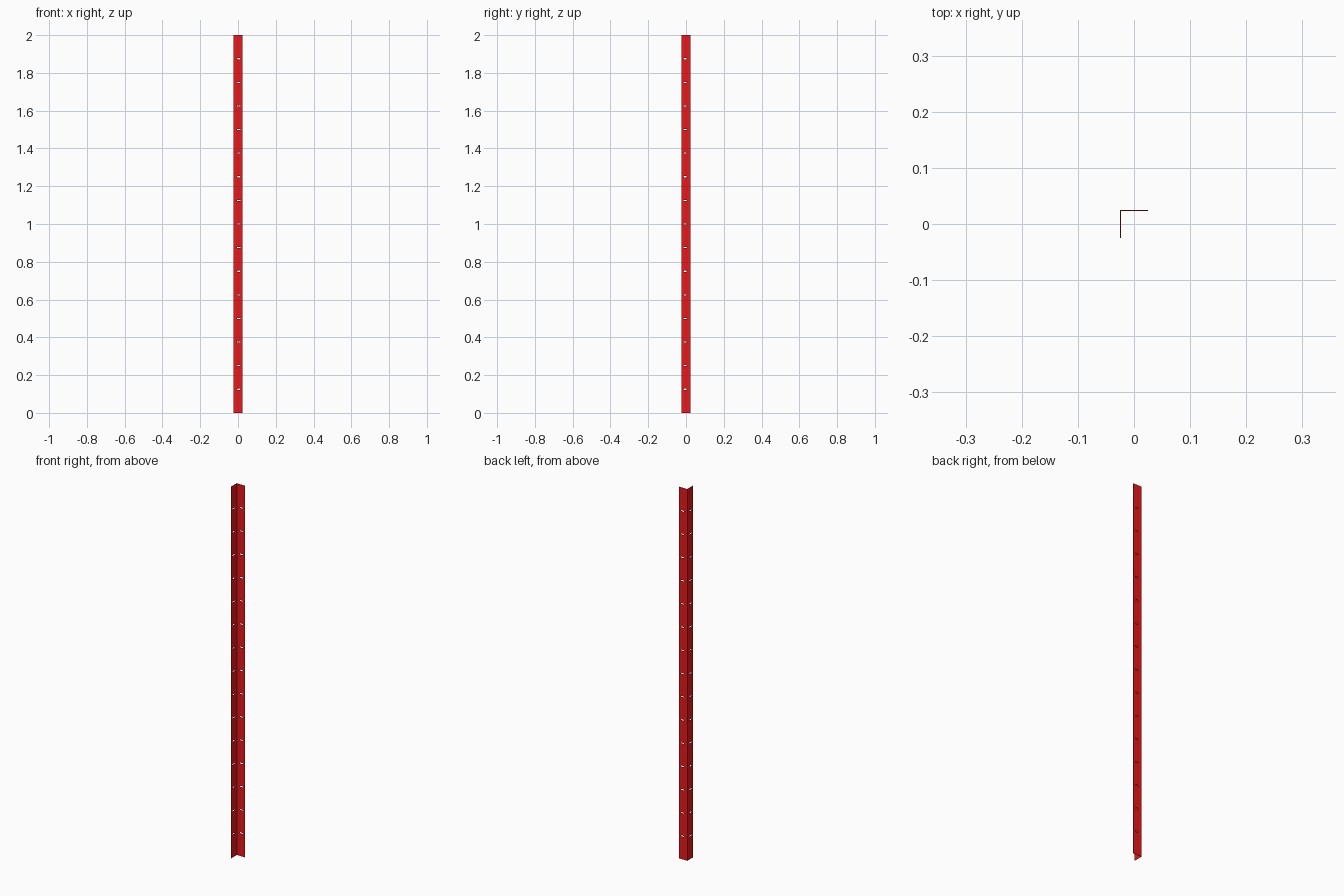
import bpy, bmesh, math

if "Cube" in bpy.data.objects:
    bpy.data.objects.remove(bpy.data.objects["Cube"])

W, T, H = 0.025, 0.002, 2.0      # half flange width, sheet thickness, height
SLOT_W, SLOT_H, OFF = 0.018, 0.006, 0.004


def prism(bm, pts, vec):
    """Extrude a flat outline along vec into a closed solid."""
    face = bm.faces.new([bm.verts.new(p) for p in pts])
    ext = bmesh.ops.extrude_face_region(bm, geom=[face])
    bmesh.ops.translate(bm, vec=vec, verts=[g for g in ext["geom"] if isinstance(g, bmesh.types.BMVert)])


def make_object(name, bm):
    bmesh.ops.recalc_face_normals(bm, faces=bm.faces)
    me = bpy.data.meshes.new(name)
    bm.to_mesh(me)
    bm.free()
    ob = bpy.data.objects.new(name, me)
    bpy.context.collection.objects.link(ob)
    return ob


def slot_outline(z):
    """Rounded slot as (across, height) points."""
    r, h = SLOT_H / 2, SLOT_W / 2 - SLOT_H / 2
    pts = []
    for side in (1, -1):
        for i in range(7):
            a = -math.pi / 2 + math.pi * i / 6
            pts.append((side * (h + r * math.cos(a)), z + side * r * math.sin(a)))
    return pts


# L-shaped steel upright
bm = bmesh.new()
profile = [(-W, -W), (-W + T, -W), (-W + T, W - T), (W, W - T), (W, W), (-W, W)]
prism(bm, [(x, y, 0) for x, y in profile], (0, 0, H))
upright = make_object("angle_upright", bm)

# Slot cutters for both flanges
bm = bmesh.new()
for k in range(1, 16):
    outline = slot_outline(k * 0.125)
    prism(bm, [(OFF + u, W - 2 * T, z) for u, z in outline], (0, 3 * T, 0))
    prism(bm, [(-W - T, -OFF + u, z) for u, z in outline], (3 * T, 0, 0))
cutter = make_object("slot_cutter", bm)
cutter.hide_render = True

mod = upright.modifiers.new("slots", "BOOLEAN")
mod.operation = "DIFFERENCE"
mod.solver = "EXACT"
mod.object = cutter
bpy.context.view_layer.objects.active = upright
bpy.ops.object.modifier_apply(modifier=mod.name)
bpy.data.objects.remove(cutter)

# Red paint
red = bpy.data.materials.new("red_paint")
red.diffuse_color = (0.8, 0.01, 0.012, 1)
red.use_nodes = True
red.node_tree.nodes["Principled BSDF"].inputs["Base Color"].default_value = red.diffuse_color
upright.data.materials.clear()
upright.data.materials.append(red)
